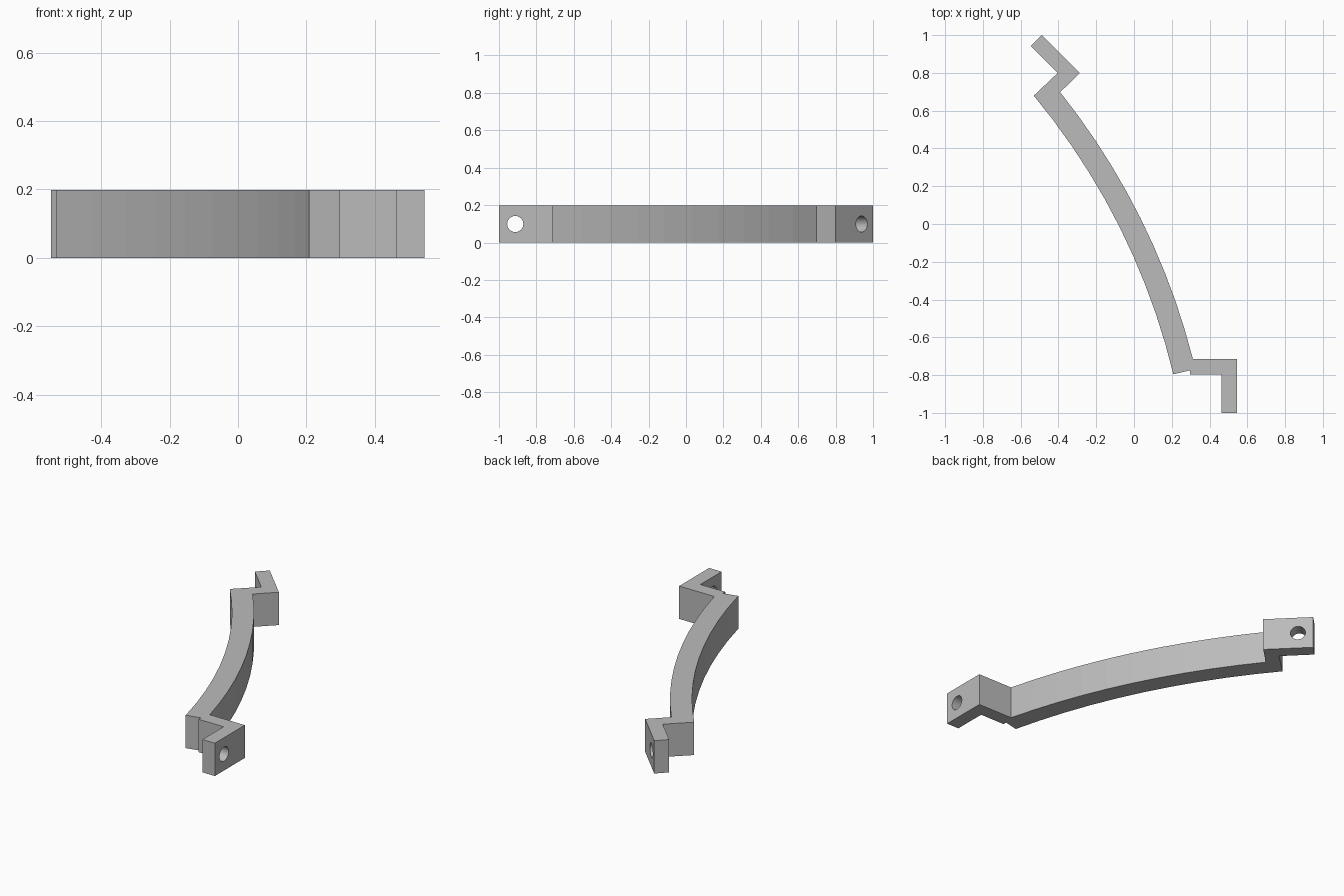
import bpy, bmesh, math
from mathutils import Vector

cube = bpy.data.objects.get("Cube")
if cube:
    bpy.data.objects.remove(cube, do_unlink=True)

HEIGHT = 0.198
THICK = 0.083        # bracket plate thickness
TAB = 0.285          # bracket tab length
HOLE_R = 0.043
HOLE_INSET = 0.087   # hole centre from tab end
CENTRE = Vector((-3.331, -1.646))
R_IN, R_OUT = 3.64, 3.76
SEGMENTS = 10

grey = bpy.data.materials.new("plain grey")
grey.use_nodes = True
grey.diffuse_color = (0.5, 0.5, 0.5, 1)
grey.node_tree.nodes["Principled BSDF"].inputs["Base Color"].default_value = (0.5, 0.5, 0.5, 1)


def arc(radius, start, end):
    """Points on the bow between two points, at the given radius."""
    a, b = [math.atan2(p[1] - CENTRE.y, p[0] - CENTRE.x) for p in (start, end)]
    angles = [a + (b - a) * i / SEGMENTS for i in range(SEGMENTS + 1)]
    return [CENTRE + radius * Vector((math.cos(t), math.sin(t))) for t in angles]


def tab_outline(corner, web, tab):
    """Outer corner, two tab end corners, then the inner corner."""
    return [corner, corner + tab * TAB, corner + tab * TAB + web * THICK,
            corner + (web + tab) * THICK]


def hole_cutter(corner, web, tab):
    """Cylinder running through the tab's thickness."""
    spot = corner + tab * (TAB - HOLE_INSET) + web * THICK / 2
    bpy.ops.mesh.primitive_cylinder_add(
        vertices=32, radius=HOLE_R, depth=THICK * 2,
        location=(spot.x, spot.y, HEIGHT / 2),
        rotation=web.to_3d().to_track_quat('Z', 'Y').to_euler())
    cutter = bpy.context.object
    cutter.name = "hole_cutter"
    cutter.hide_render = True
    return cutter


# End brackets: outer corner, direction of the web, direction of the tab
s = math.sqrt(0.5)
front_bracket = (Vector((0.546, -0.715)), Vector((-1, 0)), Vector((0, -1)))
back_bracket = (Vector((-0.287, 0.799)), Vector((-s, -s)), Vector((-s, s)))

# Closed outline: front bracket, inner bow, back bracket, outer bow
outline = tab_outline(*front_bracket)
outline += [Vector((0.297, -0.798)), Vector((0.297, -0.775))]
outline += arc(R_IN, (0.21, -0.795), (-0.53, 0.68))
outline += reversed(tab_outline(*back_bracket))
outline += arc(R_OUT, (-0.388, 0.70), (0.309, -0.715))

# Extrude the outline into the bowed handle
bm = bmesh.new()
base = bm.faces.new([bm.verts.new((p.x, p.y, 0)) for p in outline])
extruded = bmesh.ops.extrude_face_region(bm, geom=[base])["geom"]
bmesh.ops.translate(bm, vec=(0, 0, HEIGHT),
                    verts=[g for g in extruded if isinstance(g, bmesh.types.BMVert)])
bmesh.ops.recalc_face_normals(bm, faces=bm.faces)
mesh = bpy.data.meshes.new("bowed_handle")
bm.to_mesh(mesh)
bm.free()
mesh.materials.append(grey)
handle = bpy.data.objects.new("bowed_handle", mesh)
bpy.context.collection.objects.link(handle)

# Drill the mounting holes
for bracket in (front_bracket, back_bracket):
    cutter = hole_cutter(*bracket)
    cutter.data.materials.append(grey)
    drill = handle.modifiers.new("mounting_hole", 'BOOLEAN')
    drill.operation = 'DIFFERENCE'
    drill.solver = 'EXACT'
    drill.object = cutter
    bpy.context.view_layer.objects.active = handle
    bpy.ops.object.modifier_apply(modifier=drill.name)
    bpy.data.objects.remove(cutter, do_unlink=True)
